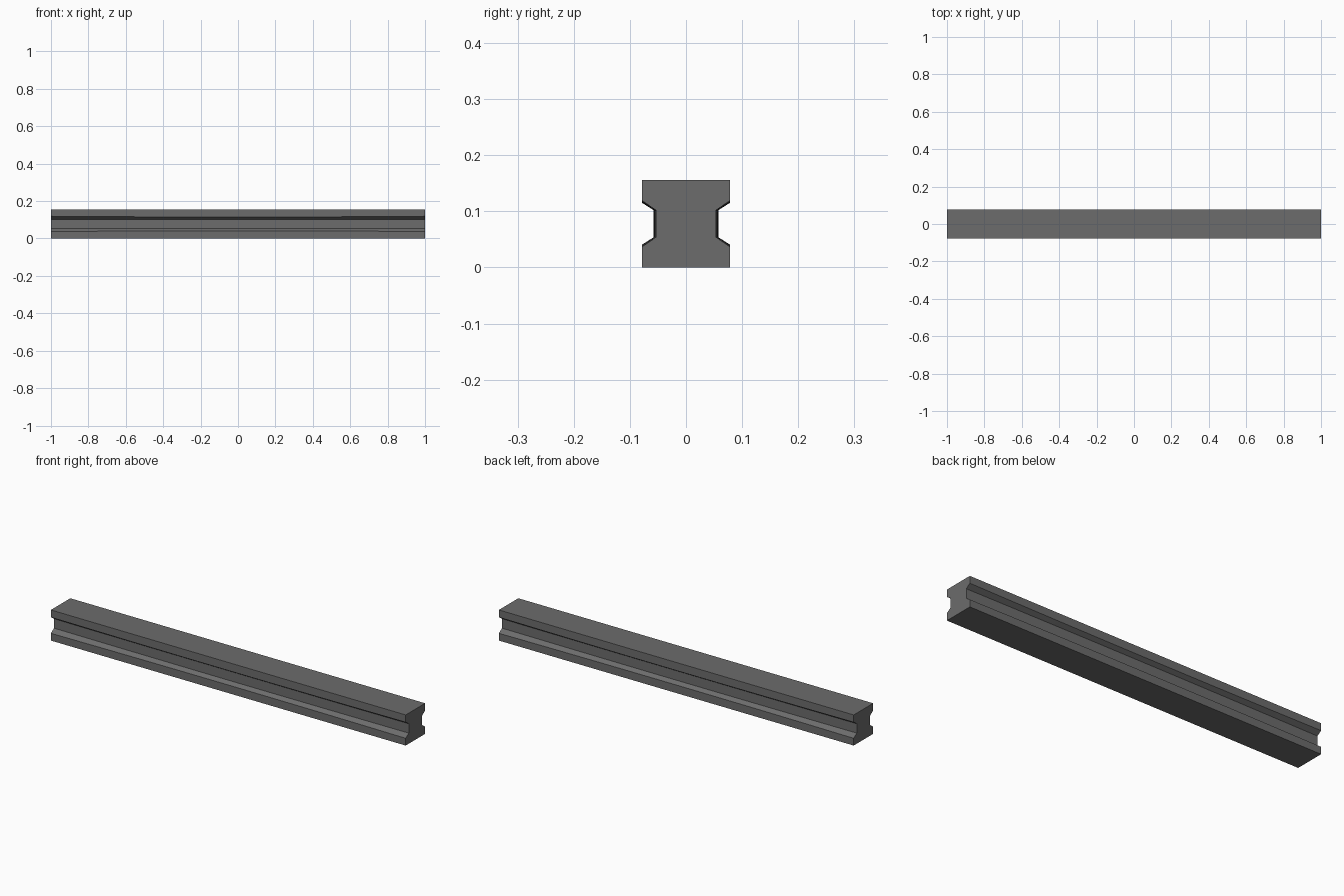
import bpy, bmesh

if "Cube" in bpy.data.objects:
    bpy.data.objects.remove(bpy.data.objects["Cube"])

LENGTH, HALF = 2.0, 0.078
SEGMENTS = 8

# Dark grey steel
steel = bpy.data.materials.new("dark grey steel")
steel.use_nodes = True
colour = (0.15, 0.15, 0.15, 1)
steel.diffuse_color = colour
steel.node_tree.nodes["Principled BSDF"].inputs["Base Color"].default_value = colour


def section(x):
    """Waisted cross-section; the grooves open slightly toward the ends."""
    flare = 0.004 * x * x
    quarter = [(HALF, HALF), (HALF, 0.037 + flare), (0.0575 - flare, 0.024)]
    right = quarter + [(y, -z) for y, z in reversed(quarter)]
    return right + [(-y, -z) for y, z in right]


# Rail lofted through its sections, with closed ends
bm = bmesh.new()
rings = []
for i in range(SEGMENTS + 1):
    x = -LENGTH / 2 + LENGTH * i / SEGMENTS
    rings.append([bm.verts.new((x, y, z + HALF)) for y, z in section(x)])
for a, b in zip(rings, rings[1:]):
    for j in range(len(a)):
        k = (j + 1) % len(a)
        bm.faces.new((a[j], a[k], b[k], b[j]))
bm.faces.new(rings[0])
bm.faces.new(rings[-1])
bmesh.ops.recalc_face_normals(bm, faces=bm.faces)

mesh = bpy.data.meshes.new("grooved_rail")
bm.to_mesh(mesh)
bm.free()
mesh.materials.append(steel)
rail = bpy.data.objects.new("grooved_rail", mesh)
bpy.context.collection.objects.link(rail)
